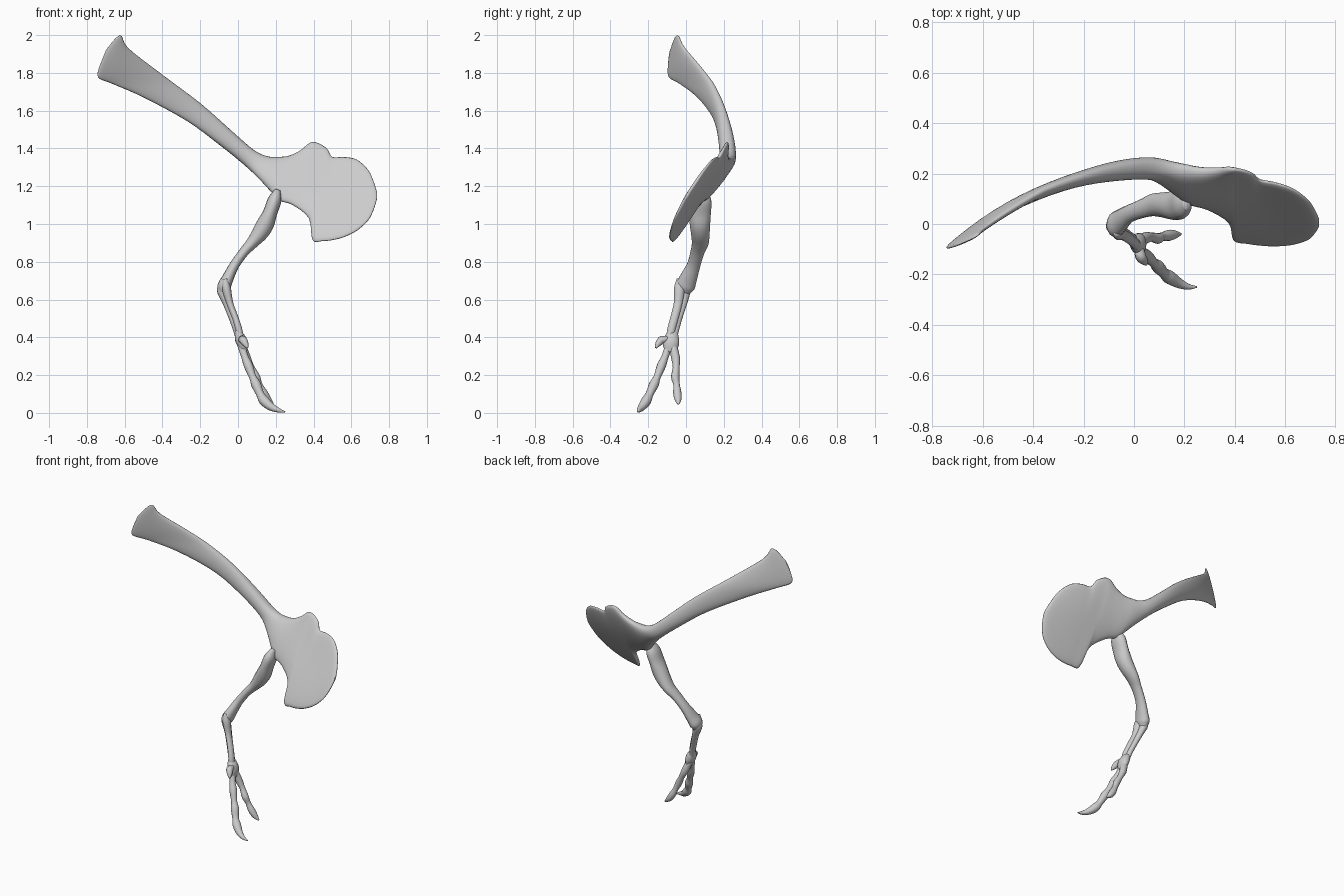
import bpy
import bmesh
import math
from mathutils import Vector

default_cube = bpy.data.objects.get("Cube")
if default_cube:
    bpy.data.objects.remove(default_cube, do_unlink=True)

# One plain bone colour
bone = bpy.data.materials.new("bone_grey")
bone.use_nodes = True
bone_colour = (0.6, 0.6, 0.6, 1)
bone.diffuse_color = bone_colour
bone.node_tree.nodes["Principled BSDF"].inputs["Base Color"].default_value = bone_colour


def smooth_rows(rows, steps):
    """Catmull-Rom interpolation through rows of section values."""
    rows = [Vector(row) for row in rows]
    result = []
    for i in range(len(rows) - 1):
        before, start, end = rows[max(i - 1, 0)], rows[i], rows[i + 1]
        after = rows[min(i + 2, len(rows) - 1)]
        tangent_start = (end - before) / 2
        tangent_end = (after - start) / 2
        for k in range(steps):
            t = k / steps
            blend = t * t * (3 - 2 * t)
            result.append(start.lerp(end, blend)
                          + tangent_start * (t * (1 - t) ** 2)
                          - tangent_end * (t * t * (1 - t)))
    result.append(rows[-1])
    return result


def loft(name, rings):
    """Skin a list of closed rings and close both ends."""
    bm = bmesh.new()
    loops = [[bm.verts.new(point) for point in ring] for ring in rings]
    count = len(loops[0])
    for first, second in zip(loops, loops[1:]):
        for j in range(count):
            n = (j + 1) % count
            bm.faces.new((first[j], first[n], second[n], second[j]))
    bm.faces.new(loops[0])
    bm.faces.new(loops[-1])
    bmesh.ops.recalc_face_normals(bm, faces=bm.faces)
    mesh = bpy.data.meshes.new(name)
    bm.to_mesh(mesh)
    bm.free()
    mesh.materials.append(bone)
    obj = bpy.data.objects.new(name, mesh)
    bpy.context.collection.objects.link(obj)
    mesh.shade_smooth()


def bone_tube(name, rows, sides=14, steps=4):
    """Bone through rows of x, y, z, radius across x, radius across y."""
    rows = smooth_rows(rows, steps)
    rings = []
    for i, row in enumerate(rows):
        ahead = rows[min(i + 1, len(rows) - 1)]
        behind = rows[max(i - 1, 0)]
        direction = (Vector(ahead[:3]) - Vector(behind[:3])).normalized()
        depth = Vector((0, 1, 0))
        depth = (depth - direction * depth.dot(direction)).normalized()
        width = direction.cross(depth)
        ring = []
        for j in range(sides):
            a = math.tau * j / sides
            ring.append(Vector(row[:3]) + width * (row[3] * math.cos(a))
                        + depth * (row[4] * math.sin(a)))
        rings.append(ring)
    loft(name, rings)


def blade_depth(x, z):
    """Curved, twisted blade blending softly into the tilted, domed plate."""
    blade = 0.222 - 0.42 * min(x - 0.12, 0) ** 2 - 0.16 * max(z - 1.75, 0)
    dome = 0.02 * math.exp(-((x - 0.52) ** 2 + (z - 1.24) ** 2) / 0.04)
    plate = 0.22 + 0.56 * (z - 1.43) - 0.2 * (x - 0.4) + dome
    gap = blade - plate
    return (blade + plate - math.sqrt(gap * gap + 0.0006)) / 2 + 0.005


# Shoulder blade and plate: upper x, z, lower x, z, half thickness
blade_sections = [
    (-.70, 1.92, -.735, 1.83, .005), (-.625, 2.0, -.74, 1.775, .013),
    (-.58, 1.93, -.66, 1.74, .02), (-.4, 1.79, -.5, 1.67, .025),
    (-.2, 1.64, -.27, 1.545, .03), (-.03, 1.49, -.1, 1.42, .04),
    (.08, 1.395, .03, 1.315, .044), (.15, 1.36, .11, 1.24, .045),
    (.21, 1.355, .175, 1.17, .047), (.27, 1.362, .215, 1.125, .042),
    (.33, 1.39, .29, 1.1, .034), (.38, 1.43, .375, 1.03, .028),
    (.42, 1.43, .395, .915, .025), (.47, 1.4, .45, .91, .023),
    (.5, 1.355, .5, .915, .022), (.56, 1.355, .56, .93, .021),
    (.63, 1.34, .63, .965, .02), (.69, 1.285, .69, 1.02, .018),
    (.72, 1.22, .72, 1.08, .014), (.735, 1.17, .735, 1.13, .007),
]
rings = []
for ux, uz, lx, lz, thick in smooth_rows(blade_sections, 4):
    ring = []
    for j in range(28):
        a = math.tau * j / 28
        s = (1 + math.cos(a)) / 2
        x, z = lx + (ux - lx) * s, lz + (uz - lz) * s
        bulge = math.copysign(abs(math.sin(a)) ** 0.8, math.sin(a))
        ring.append((x, blade_depth(x, z) + thick * bulge, z))
    rings.append(ring)
loft("shoulder_blade", rings)

# Upper arm
bone_tube("upper_arm", [
    (.21, .085, 1.18, .015, .025), (.195, .08, 1.13, .036, .055),
    (.17, .074, 1.06, .038, .059), (.145, .074, 1.0, .046, .055),
    (.115, .076, .95, .043, .05), (.075, .075, .9, .032, .045),
    (.03, .06, .85, .026, .037), (-.02, .04, .78, .026, .036),
    (-.055, .012, .71, .031, .047), (-.075, -.005, .665, .035, .05),
    (-.08, -.012, .62, .016, .022)])

# Two forearm bones
bone_tube("forearm_outer", [
    (-.095, .0, .68, .012, .018), (-.085, -.008, .645, .026, .032),
    (-.06, -.02, .58, .02, .026), (-.03, -.043, .5, .018, .023),
    (-.005, -.062, .43, .018, .023), (.005, -.07, .37, .014, .018)])
bone_tube("forearm_inner", [
    (-.07, -.035, .71, .012, .015), (-.062, -.035, .66, .024, .029),
    (-.043, -.042, .58, .018, .023), (-.013, -.062, .5, .017, .022),
    (.007, -.08, .43, .018, .022), (.015, -.085, .37, .014, .018)])

# Wrist and hand
bone_tube("wrist", [
    (-.003, -.07, .435, .012, .024), (.01, -.075, .4, .028, .038),
    (.022, -.08, .365, .028, .044), (.032, -.08, .32, .014, .03)])
bone_tube("thumb", [
    (.02, -.09, .385, .016, .02), (.025, -.125, .388, .021, .022),
    (.038, -.145, .368, .018, .017), (.05, -.16, .345, .005, .006)])


def finger(name, points, radii):
    bone_tube(name, [(*p, r, r) for p, r in zip(points, radii)], sides=12)


finger("long_finger",
       [(.015, -.085, .37), (.035, -.11, .3), (.055, -.13, .25),
        (.078, -.153, .19), (.096, -.17, .15), (.117, -.193, .1),
        (.138, -.21, .065), (.175, -.233, .032), (.215, -.249, .014),
        (.25, -.25, .004)],
       [.022, .019, .024, .019, .026, .021, .027, .021, .012, .003])
finger("short_finger",
       [(.02, -.07, .36), (.045, -.055, .29), (.07, -.052, .24),
        (.095, -.057, .19), (.112, -.05, .15), (.135, -.046, .105),
        (.16, -.042, .07), (.187, -.04, .047)],
       [.022, .023, .018, .022, .017, .022, .018, .004])
